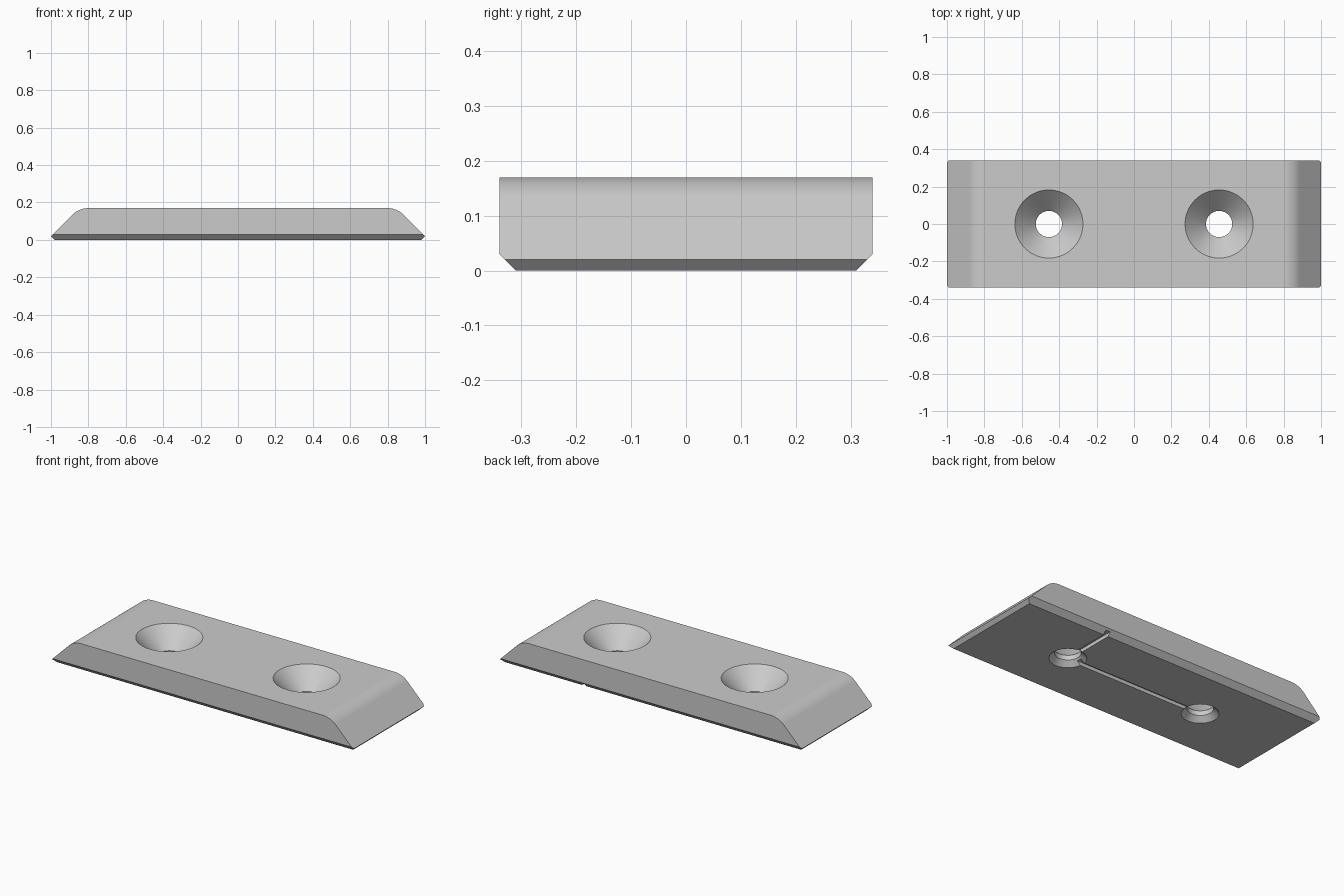
import bpy, bmesh, math
from mathutils import Vector

if "Cube" in bpy.data.objects:
    bpy.data.objects.remove(bpy.data.objects["Cube"], do_unlink=True)

HALF_WIDTH = 0.34
TOP = 0.17
HOLE_X = 0.455
GROOVE_WIDTH, GROOVE_DEPTH = 0.03, 0.02

grey = bpy.data.materials.new("plain_grey")
grey.use_nodes = True
colour = (0.6, 0.6, 0.6, 1)
grey.diffuse_color = colour
grey.node_tree.nodes["Principled BSDF"].inputs["Base Color"].default_value = colour


def make_object(name, bm):
    bmesh.ops.recalc_face_normals(bm, faces=bm.faces)
    mesh = bpy.data.meshes.new(name)
    bm.to_mesh(mesh)
    bm.free()
    mesh.materials.append(grey)
    obj = bpy.data.objects.new(name, mesh)
    bpy.context.collection.objects.link(obj)
    return obj


def lathe(name, profile, x, steps=96):
    """Spin a radius/height profile about a vertical axis at x."""
    bm = bmesh.new()
    verts = [bm.verts.new((r, 0, z)) for r, z in profile]
    edges = [bm.edges.new(pair) for pair in zip(verts, verts[1:])]
    bmesh.ops.spin(bm, geom=verts + edges, cent=(0, 0, 0), axis=(0, 0, 1),
                   angle=math.tau, steps=steps)
    bmesh.ops.remove_doubles(bm, verts=bm.verts, dist=1e-5)
    bmesh.ops.translate(bm, verts=bm.verts, vec=(x, 0, 0))
    return make_object(name, bm)


def box(name, low, high):
    bm = bmesh.new()
    bmesh.ops.create_cube(bm, size=1)
    low, high = Vector(low), Vector(high)
    bmesh.ops.scale(bm, verts=bm.verts, vec=high - low)
    bmesh.ops.translate(bm, verts=bm.verts, vec=(low + high) / 2)
    return make_object(name, bm)


# Side outline: sloped ends, rounded shoulders, small bottom bevel
radius = 0.12
half = [(0.98, 0), (1, 0.02)]
for i in range(13):
    a = math.radians(45 + 45 * i / 12)
    half.append((0.8 + radius * math.cos(a), TOP - radius + radius * math.sin(a)))
outline = half + [(-x, z) for x, z in reversed(half)]

# Plate body, extruded across its width
bm = bmesh.new()
face = bm.faces.new([bm.verts.new((x, -HALF_WIDTH, z)) for x, z in outline])
new = bmesh.ops.extrude_face_region(bm, geom=[face])["geom"]
bmesh.ops.translate(bm, vec=(0, 2 * HALF_WIDTH, 0),
                    verts=[v for v in new if isinstance(v, bmesh.types.BMVert)])
bmesh.ops.recalc_face_normals(bm, faces=bm.faces)

# Lower long edges cut at 45 degrees
for side in (-1, 1):
    cut = bmesh.ops.bisect_plane(bm, geom=bm.verts[:] + bm.edges[:] + bm.faces[:],
                                 plane_co=(0, side * HALF_WIDTH, 0.03),
                                 plane_no=(0, side, -1), clear_outer=True)
    rim = [e for e in cut["geom_cut"] if isinstance(e, bmesh.types.BMEdge)]
    bmesh.ops.contextual_create(bm, geom=rim)
plate = make_object("mounting_plate", bm)

# Countersunk holes with a bevelled lower rim, joined by drain grooves
hole = [(0, -0.05), (0.15, -0.05), (0.07, 0.03), (0.07, 0.058),
        (0.232, 0.22), (0, 0.22)]
w = GROOVE_WIDTH / 2
cutters = [lathe("hole_cutter", hole, s * HOLE_X) for s in (-1, 1)]
cutters.append(box("long_groove_cutter", (-HOLE_X, -w, -0.05),
                   (HOLE_X, w, GROOVE_DEPTH)))
cutters.append(box("side_groove_cutter", (HOLE_X - w, 0, -0.05),
                   (HOLE_X + w, 0.4, GROOVE_DEPTH)))

bpy.ops.object.select_all(action="DESELECT")
bpy.context.view_layer.objects.active = plate
plate.select_set(True)
for cutter in cutters:
    mod = plate.modifiers.new("cut", "BOOLEAN")
    mod.operation = "DIFFERENCE"
    mod.solver = "EXACT"
    mod.object = cutter
    bpy.ops.object.modifier_apply(modifier=mod.name)
    bpy.data.objects.remove(cutter, do_unlink=True)

# Smooth curves, crisp edges, flat broad faces
bpy.ops.object.shade_smooth_by_angle(angle=math.radians(25))
weighted = plate.modifiers.new("even_shading", "WEIGHTED_NORMAL")
weighted.keep_sharp = True
